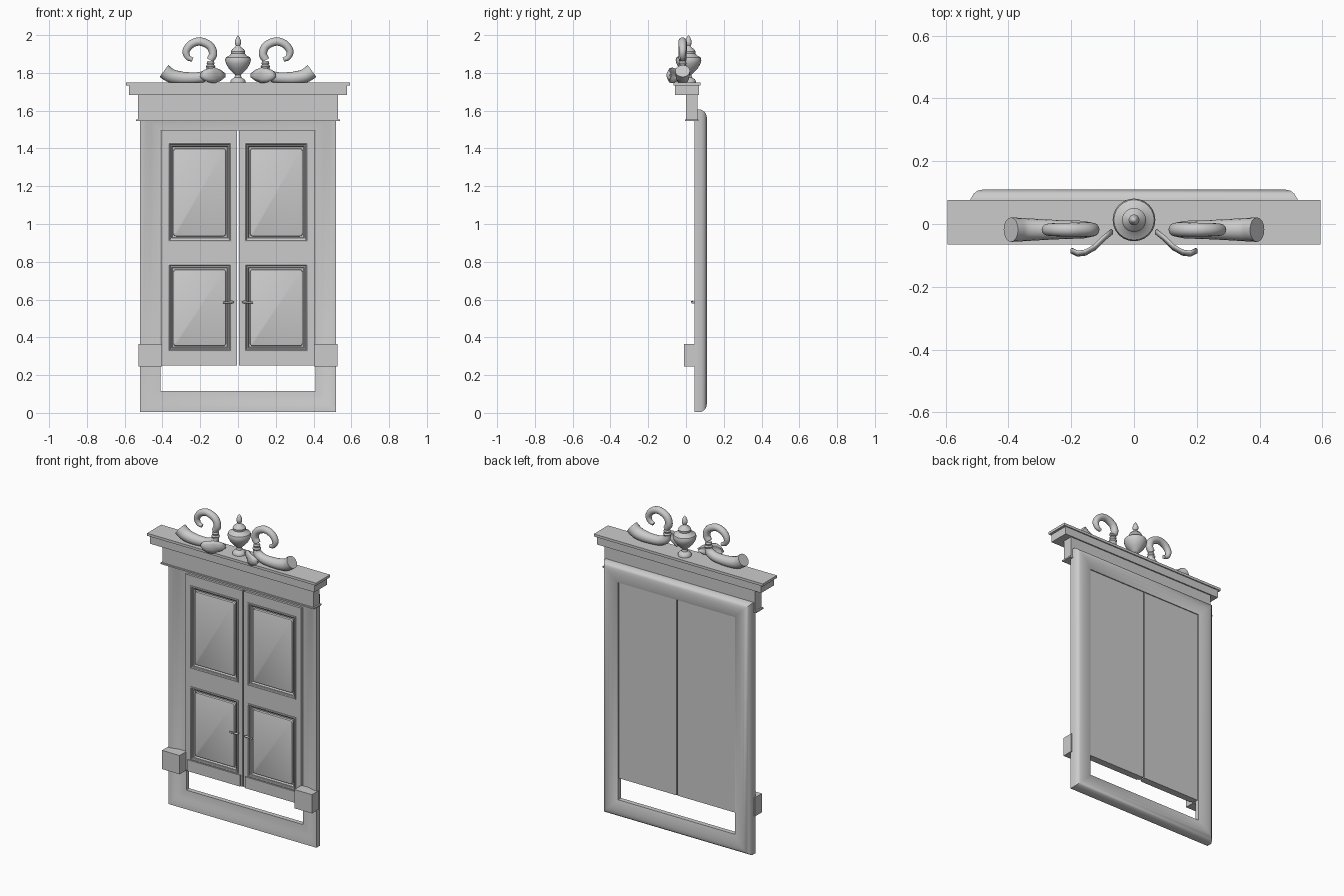
import bpy, bmesh, math
from mathutils import Vector

cube = bpy.data.objects.get("Cube")
if cube:
    bpy.data.objects.remove(cube)

grey = bpy.data.materials.new("plain_grey")
grey.use_nodes = True
grey.diffuse_color = (0.6, 0.6, 0.6, 1)
grey.node_tree.nodes["Principled BSDF"].inputs["Base Color"].default_value = (0.6, 0.6, 0.6, 1)


def finish(name, bm, angle=35):
    bmesh.ops.recalc_face_normals(bm, faces=bm.faces)
    mesh = bpy.data.meshes.new(name)
    bm.to_mesh(mesh)
    bm.free()
    mesh.materials.append(grey)
    obj = bpy.data.objects.new(name, mesh)
    bpy.context.collection.objects.link(obj)
    bpy.ops.object.select_all(action='DESELECT')
    obj.select_set(True)
    bpy.context.view_layer.objects.active = obj
    bpy.ops.object.shade_smooth_by_angle(angle=math.radians(angle))
    return obj


def box_mesh(x, y, z):
    bm = bmesh.new()
    bmesh.ops.create_cube(bm, size=1)
    for v in bm.verts:
        v.co = [sum(r) / 2 + c * (r[1] - r[0]) for r, c in zip((x, y, z), v.co)]
    return bm


def box(name, x, y, z):
    return finish(name, box_mesh(x, y, z))


def frame(name, x, z, profile):
    """Mitred rectangular moulding; profile points are (inset, y)."""
    bm = bmesh.new()
    loops = []
    for d, y in profile:
        corners = [(x[0] + d, z[0] + d), (x[1] - d, z[0] + d),
                   (x[1] - d, z[1] - d), (x[0] + d, z[1] - d)]
        loops.append([bm.verts.new((a, y, b)) for a, b in corners])
    for i, a in enumerate(loops):
        b = loops[(i + 1) % len(loops)]
        for k in range(4):
            n = (k + 1) % 4
            bm.faces.new((a[k], a[n], b[n], b[k]))
    return finish(name, bm)


def raised_panel(name, x, y, z):
    """Panel with rounded corners and a chamfered front edge."""
    bm = box_mesh(x, y, z)
    deep = [e for e in bm.edges if abs(e.verts[0].co.y - e.verts[1].co.y) > 0.001]
    bmesh.ops.bevel(bm, geom=deep, offset=0.014, segments=4, profile=0.5, affect='EDGES')
    front = [e for e in bm.edges if all(abs(v.co.y - y[0]) < 1e-5 for v in e.verts)]
    bmesh.ops.bevel(bm, geom=front, offset=0.006, segments=2, profile=0.5, affect='EDGES')
    return finish(name, bm)


def lathe(name, profile, centre, steps=24):
    bm = bmesh.new()
    verts = [bm.verts.new((r, 0, z)) for r, z in profile]
    edges = [bm.edges.new(p) for p in zip(verts, verts[1:])]
    bmesh.ops.spin(bm, geom=verts + edges, cent=(0, 0, 0), axis=(0, 0, 1),
                   angle=math.tau, steps=steps, use_duplicate=False)
    bmesh.ops.remove_doubles(bm, verts=bm.verts, dist=0.0004)
    bmesh.ops.translate(bm, verts=bm.verts, vec=centre)
    return finish(name, bm)


def tube(name, points, y, sides=16, sub=5):
    """Tapered tube along a smooth path of (x, z, radius) points."""
    pts = [Vector(p) for p in points]
    pts = [2 * pts[0] - pts[1]] + pts + [2 * pts[-1] - pts[-2]]
    path = []
    for a, b, c, d in zip(pts, pts[1:], pts[2:], pts[3:]):
        for i in range(sub):
            t = i / sub
            path.append(0.5 * (2 * b + (c - a) * t + (2 * a - 5 * b + 4 * c - d) * t ** 2
                               + (3 * b - a - 3 * c + d) * t ** 3))
    path.append(pts[-2])
    bm = bmesh.new()
    rings = []
    for i, p in enumerate(path):
        t = path[min(i + 1, len(path) - 1)] - path[max(i - 1, 0)]
        n = Vector((-t.y, t.x)).normalized()
        ring = []
        for k in range(sides):
            a = math.tau * k / sides
            side = p.z * math.cos(a)
            ring.append(bm.verts.new((p.x + n.x * side, y + p.z * math.sin(a), p.y + n.y * side)))
        rings.append(ring)
    for a, b in zip(rings, rings[1:]):
        for k in range(sides):
            n = (k + 1) % sides
            bm.faces.new((a[k], a[n], b[n], b[k]))
    bm.faces.new(rings[0])
    bm.faces.new(rings[-1])
    return finish(name, bm, 45)


def leaf(name, s):
    """Curled leaf: rows of (x, y, half height)."""
    rows = [(0.07, -0.03, 0.008), (0.095, -0.05, 0.028), (0.125, -0.08, 0.04),
            (0.155, -0.097, 0.036), (0.18, -0.1, 0.026), (0.2, -0.09, 0.006)]
    bm = bmesh.new()
    grid = []
    for x, y, h in rows:
        grid.append([bm.verts.new((s * x, y + 0.012 * c * c, 1.787 + h * c))
                     for c in (-1, -0.5, 0, 0.5, 1)])
    for a, b in zip(grid, grid[1:]):
        for k in range(4):
            bm.faces.new((a[k], a[k + 1], b[k + 1], b[k]))
    obj = finish(name, bm, 60)
    mod = obj.modifiers.new("thickness", 'SOLIDIFY')
    mod.thickness = 0.008
    mod.offset = 0


# Outer surround
frame("surround", (-0.52, 0.52), (0.005, 1.605),
      [(0, 0.045), (0, 0.08), (0.01, 0.097), (0.022, 0.106), (0.04, 0.11), (0.065, 0.109),
       (0.09, 0.104), (0.11, 0.096), (0.11, 0.066), (0.085, 0.064), (0.06, 0.059),
       (0.035, 0.051), (0.015, 0.046)])

# Entablature
box("frieze", (-0.53, 0.53), (0, 0.062), (1.55, 1.685))
box("frieze_lip", (-0.54, 0.54), (-0.006, 0.066), (1.544, 1.553))
box("cornice_band", (-0.578, 0.578), (-0.058, 0.07), (1.683, 1.732))
box("cornice_top", (-0.594, 0.594), (-0.065, 0.077), (1.732, 1.748))

# Central urn
lathe("urn", [(0, 1.746), (0.04, 1.746), (0.04, 1.756), (0.034, 1.766), (0.018, 1.776),
              (0.016, 1.79), (0.026, 1.8), (0.05, 1.825), (0.064, 1.85), (0.068, 1.868),
              (0.064, 1.882), (0.044, 1.893), (0.036, 1.902), (0.038, 1.914), (0.03, 1.926),
              (0.016, 1.936), (0.011, 1.944), (0.017, 1.956), (0.017, 1.968),
              (0.009, 1.988), (0, 2.0)], (0, 0.013, 0))

for s, side in ((1, "left"), (-1, "right")):
    def span(a, b):
        return sorted((s * a, s * b))

    # Horn with scrolled tail, collars and leaf
    horn = [(0.392, 1.81, 0.039), (0.355, 1.785, 0.037), (0.305, 1.774, 0.034),
            (0.25, 1.772, 0.031), (0.195, 1.777, 0.029), (0.155, 1.797, 0.027),
            (0.142, 1.835, 0.019)]
    scroll = [(0.148, 1.868, 0.02), (0.132, 1.9, 0.022), (0.148, 1.942, 0.022),
              (0.2, 1.966, 0.022), (0.248, 1.952, 0.021), (0.275, 1.915, 0.019),
              (0.265, 1.882, 0.015), (0.24, 1.87, 0.011)]
    tube(side + "_horn", [(s * x, z, r) for x, z, r in horn], -0.018)
    tube(side + "_scroll", [(s * x, z, r) for x, z, r in scroll], -0.018)
    for i, (z, r) in enumerate(((1.833, 0.025), (1.852, 0.021))):
        lathe(f"{side}_collar_{i + 1}",
              [(0, z - 0.01), (r * 0.8, z - 0.01), (r, z), (r * 0.8, z + 0.01), (0, z + 0.01)],
              (s * 0.145, -0.018, 0), 16)
    leaf(side + "_leaf", s)

    # Plinth block
    box(side + "_block", span(0.403, 0.527), (-0.01, 0.06), (0.246, 0.365))

    # Door: backing, stiles and rails
    box(side + "_door_back", span(0.004, 0.407), (0.068, 0.09), (0.25, 1.495))
    box(side + "_outer_stile", span(0.37, 0.407), (0.052, 0.068), (0.25, 1.495))
    box(side + "_inner_stile", span(0.004, 0.034), (0.052, 0.068), (0.25, 1.495))
    for name, z in (("bottom", (0.25, 0.325)), ("lock", (0.79, 0.906)), ("top", (1.431, 1.495))):
        box(f"{side}_{name}_rail", span(0.034, 0.37), (0.052, 0.068), z)
    box(side + "_kick_plate", span(0.017, 0.387), (0.045, 0.053), (0.25, 0.322))

    # Mouldings and raised panels
    for name, z in (("lower", (0.325, 0.79)), ("upper", (0.906, 1.431))):
        frame(f"{side}_{name}_moulding", span(0.034, 0.37), z,
              [(0, 0.069), (0, 0.047), (0.006, 0.045), (0.011, 0.048),
               (0.013, 0.055), (0.019, 0.056), (0.024, 0.069)])
        raised_panel(f"{side}_{name}_panel", span(0.064, 0.342), (0.053, 0.07),
                     (z[0] + 0.029, z[1] - 0.031))

    # Lever handle
    tube(side + "_handle", [(s * 0.022, 0.585, 0.004), (s * 0.035, 0.587, 0.007),
                            (s * 0.055, 0.585, 0.005), (s * 0.08, 0.585, 0.006)], 0.033, 8, 3)
    box(side + "_handle_stem", span(0.03, 0.04), (0.033, 0.056), (0.58, 0.59))
